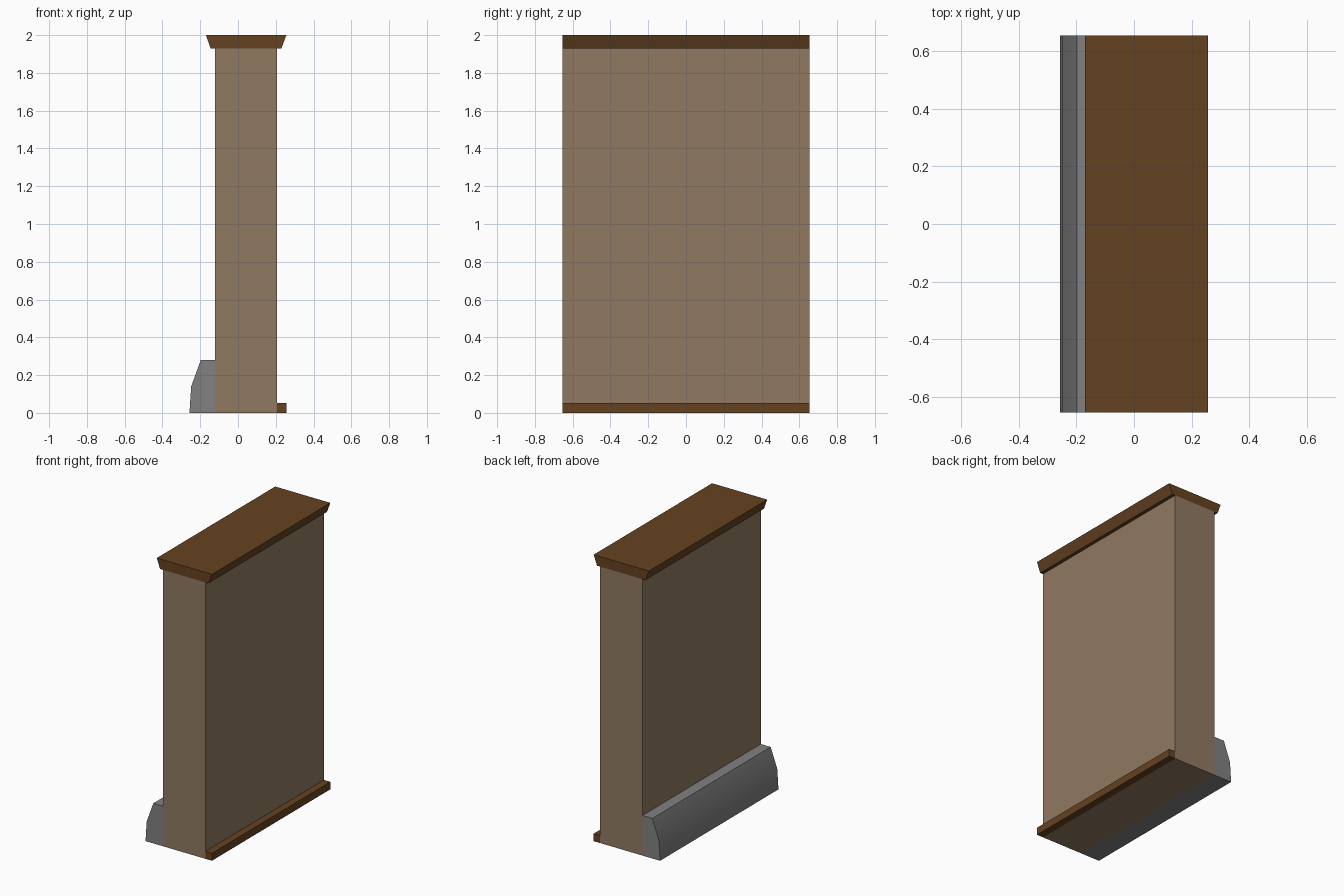
import bpy
import bmesh
import math

if "Cube" in bpy.data.objects:
    bpy.data.objects.remove(bpy.data.objects["Cube"])

HALF = 0.653  # half length along y


def lin(c):
    c /= 255
    return c / 12.92 if c <= 0.04045 else ((c + 0.055) / 1.055) ** 2.4


def material(name, r, g, b):
    m = bpy.data.materials.new(name)
    m.diffuse_color = (lin(r), lin(g), lin(b), 1)
    m.use_nodes = True
    m.node_tree.nodes["Principled BSDF"].inputs["Base Color"].default_value = m.diffuse_color
    return m


def extrude_profile(name, profile, mat, smooth=False):
    """Extrude a closed x-z profile along the whole y length."""
    bm = bmesh.new()
    face = bm.faces.new([bm.verts.new((x, -HALF, z)) for x, z in profile])
    ext = bmesh.ops.extrude_face_region(bm, geom=[face])
    verts = [v for v in ext["geom"] if isinstance(v, bmesh.types.BMVert)]
    bmesh.ops.translate(bm, verts=verts, vec=(0, 2 * HALF, 0))
    bmesh.ops.recalc_face_normals(bm, faces=bm.faces)
    me = bpy.data.meshes.new(name)
    bm.to_mesh(me)
    bm.free()
    me.materials.append(mat)
    ob = bpy.data.objects.new(name, me)
    bpy.context.collection.objects.link(ob)
    if smooth:
        bpy.ops.object.select_all(action='DESELECT')
        bpy.context.view_layer.objects.active = ob
        ob.select_set(True)
        bpy.ops.object.shade_smooth_by_angle(angle=math.radians(30))
    return ob


tan = material("tan plaster", 144, 122, 97)
brown = material("dark brown wood", 101, 66, 33)
grey = material("grey stone", 129, 129, 129)

# Main wall slab
extrude_profile("wall", [(-0.121, 0), (0.206, 0), (0.206, 1.93), (-0.121, 1.93)], tan)

# Flared cap along the top
extrude_profile("top_cap", [(-0.145, 1.93), (0.23, 1.93), (0.256, 2.0), (-0.17, 2.0)], brown)

# Skirting strip on the inner side
extrude_profile("skirting", [(0.206, 0), (0.256, 0), (0.256, 0.052), (0.206, 0.052)], brown)

# Curved stone footing on the outer side
extrude_profile("footing", [(-0.121, 0), (-0.121, 0.28), (-0.197, 0.28),
                            (-0.248, 0.14), (-0.257, 0)], grey, smooth=True)
